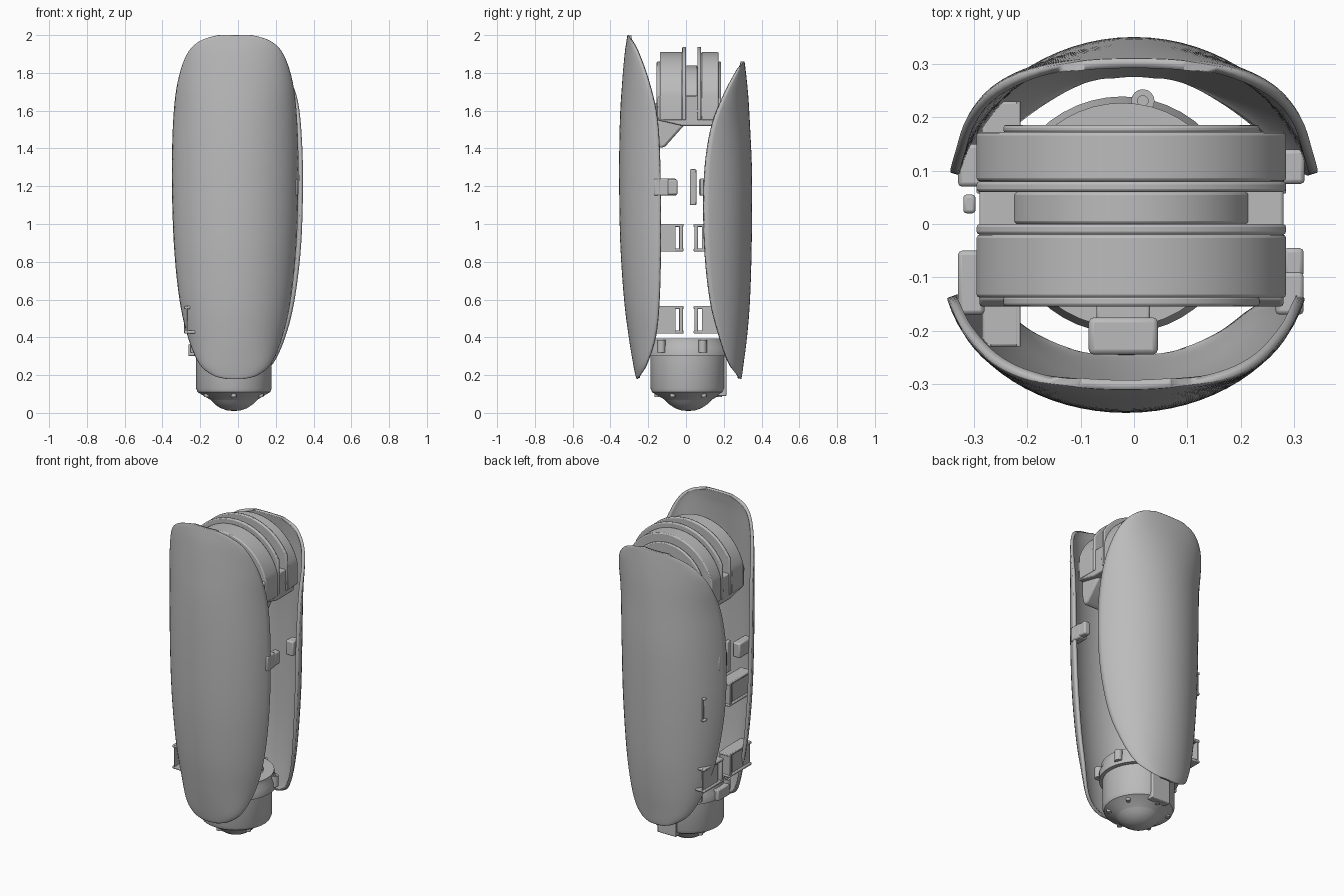
import bpy, bmesh, math
from mathutils import Vector, Matrix

cube = bpy.data.objects.get("Cube")
if cube:
    bpy.data.objects.remove(cube, do_unlink=True)

grey = bpy.data.materials.new("plain grey")
grey.use_nodes = True
COLOR = (0.5, 0.5, 0.5, 1)
grey.diffuse_color = COLOR
grey.node_tree.nodes["Principled BSDF"].inputs["Base Color"].default_value = COLOR


def finish(name, bm, bevel=0.0, angle=35, recalc=True):
    if recalc:
        bmesh.ops.recalc_face_normals(bm, faces=bm.faces)
    mesh = bpy.data.meshes.new(name)
    bm.to_mesh(mesh)
    bm.free()
    ob = bpy.data.objects.new(name, mesh)
    bpy.context.collection.objects.link(ob)
    mesh.materials.append(grey)
    if bevel:
        mod = ob.modifiers.new("bevel", 'BEVEL')
        mod.width, mod.segments, mod.limit_method = bevel, 2, 'ANGLE'
    bpy.ops.object.select_all(action='DESELECT')
    ob.select_set(True)
    bpy.context.view_layer.objects.active = ob
    bpy.ops.object.shade_smooth_by_angle(angle=math.radians(angle))
    return ob


def box(name, x, y, z, bevel=0.005):
    bm = bmesh.new()
    lo, hi = Vector((x[0], y[0], z[0])), Vector((x[1], y[1], z[1]))
    bmesh.ops.create_cube(bm, size=1, matrix=Matrix.Translation((lo + hi) / 2)
                          @ Matrix.Diagonal((*(hi - lo), 1)))
    return finish(name, bm, bevel)


def prism(name, outline, axis, start, end, bevel=0.006):
    """Extrude a closed outline along x (outline in y, z) or y (outline in x, z)."""
    bm = bmesh.new()
    put = (lambda p, d: (d, *p)) if axis == 'x' else (lambda p, d: (p[0], d, p[1]))
    face = bm.faces.new([bm.verts.new(put(p, start)) for p in outline])
    ext = bmesh.ops.extrude_face_region(bm, geom=[face])
    step = Vector((end - start, 0, 0) if axis == 'x' else (0, end - start, 0))
    bmesh.ops.translate(bm, vec=step, verts=[g for g in ext['geom']
                                             if isinstance(g, bmesh.types.BMVert)])
    return finish(name, bm, bevel)


def lathe(name, profile, cx, cy, sides=48):
    bm = bmesh.new()
    verts = [bm.verts.new((cx + r, cy, z)) for r, z in profile]
    edges = [bm.edges.new(pair) for pair in zip(verts, verts[1:])]
    bmesh.ops.spin(bm, geom=verts + edges, cent=(cx, cy, 0), axis=(0, 0, 1),
                   angle=math.tau, steps=sides)
    bmesh.ops.remove_doubles(bm, verts=bm.verts, dist=1e-4)
    return finish(name, bm)


def smooth_rows(rows, steps=5):
    """Catmull-Rom curve through the control rows."""
    out = []
    ext = [rows[0]] + rows + [rows[-1]]
    for a, b, c, d in zip(ext, ext[1:], ext[2:], ext[3:]):
        for k in range(steps):
            t = k / steps
            out.append([0.5 * (2 * q + (r - p) * t + (2 * p - 5 * q + 4 * r - s) * t * t
                               + (3 * q - p - 3 * r + s) * t ** 3)
                        for p, q, r, s in zip(a, b, c, d)])
    return out + [rows[-1]]


def shell(name, rows, cx, side, cols=32, arc=math.radians(76)):
    """Curved cover from rows of (height, half width, middle depth, rim depth)."""
    bm = bmesh.new()
    grid = []
    for z, w, mid, rim in smooth_rows(rows):
        line = []
        for j in range(cols + 1):
            a = arc * (2 * j / cols - 1)
            y = mid + (rim - mid) * (1 - math.cos(a)) / (1 - math.cos(arc))
            line.append(bm.verts.new((cx + w * math.sin(a) / math.sin(arc), side * y, z)))
        grid.append(line)
    for up, down in zip(grid, grid[1:]):
        for j in range(cols):
            quad = [up[j], down[j], down[j + 1], up[j + 1]]
            bm.faces.new(quad if side < 0 else quad[::-1])
    ob = finish(name, bm, recalc=False)
    mod = ob.modifiers.new("thickness", 'SOLIDIFY')
    mod.thickness, mod.offset = 0.018, -1


# Outer covers
shell("front_cover", [
    (2.0, .09, .31, .305), (1.97, .185, .315, .29), (1.9, .255, .325, .255),
    (1.75, .305, .338, .20), (1.55, .328, .35, .155), (1.25, .335, .354, .14),
    (.9, .325, .348, .138), (.6, .295, .328, .145), (.4, .25, .303, .165),
    (.26, .19, .28, .21), (.2, .12, .268, .24), (.18, .05, .262, .256)], -.015, -1)
shell("back_cover", [
    (1.86, .1, .31, .305), (1.83, .2, .314, .285), (1.76, .275, .322, .245),
    (1.66, .315, .331, .195), (1.5, .335, .34, .135), (1.25, .344, .35, .1),
    (.9, .335, .348, .1), (.6, .3, .339, .13), (.4, .25, .323, .18),
    (.26, .185, .305, .23), (.2, .11, .297, .27), (.18, .05, .293, .287)], 0, 1)


# Upper joint: arched bands, raised rims and a recessed core
def arch(radius, half, bottom, zc=1.61, cx=-.005):
    top = math.acos(half / radius)
    pts = [(cx + radius * math.cos(top + (math.pi - 2 * top) * k / 32),
            zc + radius * math.sin(top + (math.pi - 2 * top) * k / 32)) for k in range(33)]
    return pts + [(cx - half, bottom), (cx + half, bottom)]


for name, y0, y1, radius in (("front_band", -.138, -.02, .30), ("back_band", .08, .172, .30),
                             ("front_rim", -.02, .0, .328), ("back_rim", .06, .08, .328),
                             ("joint_core", .0, .06, .23)):
    prism(name, arch(radius, min(.29, radius - .01), 1.55), 'y', y0, y1)
prism("back_joint_plate", arch(.25, .24, 1.56), 'y', .17, .186)
prism("front_joint_plate", arch(.25, .24, 1.56), 'y', -.155, -.135)
prism("joint_base", [(-.155, 1.66), (-.14, 1.68), (.165, 1.68), (.17, 1.64), (.14, 1.52),
                     (-.02, 1.52), (-.15, 1.55)], 'x', -.29, .28)
prism("joint_wedge", [(-.155, 1.56), (.0, 1.53), (-.03, 1.5), (-.11, 1.41), (-.14, 1.4),
                      (-.155, 1.46)], 'x', -.08, .25, .012)
# Screw heads on the side of the joint
for sx in (-.295, .275):
    for y in (-.04, .065):
        box("joint_screw", (sx, sx + .01), (y - .008, y + .008), (1.59, 1.606), .003)
# Front connector of the joint
box("connector_neck", (-.07, .03), (-.19, -.14), (1.56, 1.64))
box("connector_block", (-.085, .045), (-.245, -.175), (1.54, 1.66), .01)

# Lower motor with domed tip
CX, CY = -.022, .012
lathe("motor_body", [(0, .32), (.2, .32), (.2, .13), (.192, .11), (.125, .07), (.12, .065),
                     (.1, .045), (.07, .025), (.035, .013), (0, .01)], CX, CY)
lathe("motor_collar", [(.15, .3), (.222, .3), (.222, .345), (.21, .37), (.21, .395),
                       (.15, .395), (.15, .3)], CX, CY + .005)
lathe("motor_cap", [(0, .375), (.15, .375), (.15, .31), (0, .31)], CX, CY)
for k in range(6):
    a = math.radians(20 + 60 * k)
    px, py = CX + .222 * math.cos(a), CY + .222 * math.sin(a)
    lathe("collar_lug", [(0, .32), (.022, .32), (.022, .385), (.01, .385), (.01, .37),
                         (0, .37)], px, py, 16)
    q = math.radians(30 + 60 * k)
    qx, qy = CX + .165 * math.cos(q), CY + .165 * math.sin(q)
    lathe("tip_screw", [(0, .085), (.014, .085), (.014, .12), (0, .12)], qx, qy, 12)
box("motor_socket", (-.08, .045), (.17, .214), (.09, .3))
box("collar_tab", (-.262, -.2), (-.05, .06), (.3, .365))

# Right side brackets: twin shelves with thin webs reaching each cover
for z in (.42, .855):
    for tag, y0, y1, wall in (("front", -.23, -.012, -.026), ("back", .04, .23, .054)):
        for dz in (0, .13):
            box(tag + "_bracket_shelf", (-.285, -.215), (y0, y1), (z + dz, z + dz + .016))
        for x in (-.275, -.22):
            box(tag + "_bracket_web", (x, x + .007),
                (y0, wall - .03) if y0 < 0 else (wall + .03, y1), (z, z + .146), .001)
        box(tag + "_bracket_wall", (-.285, -.215), (wall - .01, wall + .01), (z, z + .146))

# Middle latches
box("front_latch", (.265, .318), (-.17, -.09), (1.15, 1.24), .008)
box("front_latch_tongue", (.28, .318), (-.1, -.045), (1.155, 1.235), .008)
box("back_latch", (.27, .32), (.075, .14), (1.15, 1.24), .008)
box("side_key", (-.32, -.297), (.02, .055), (1.1, 1.29), .006)
box("side_latch_front", (-.33, -.28), (-.17, -.05), (1.15, 1.24), .008)
box("side_latch_back", (-.33, -.28), (.07, .15), (1.15, 1.24), .008)
